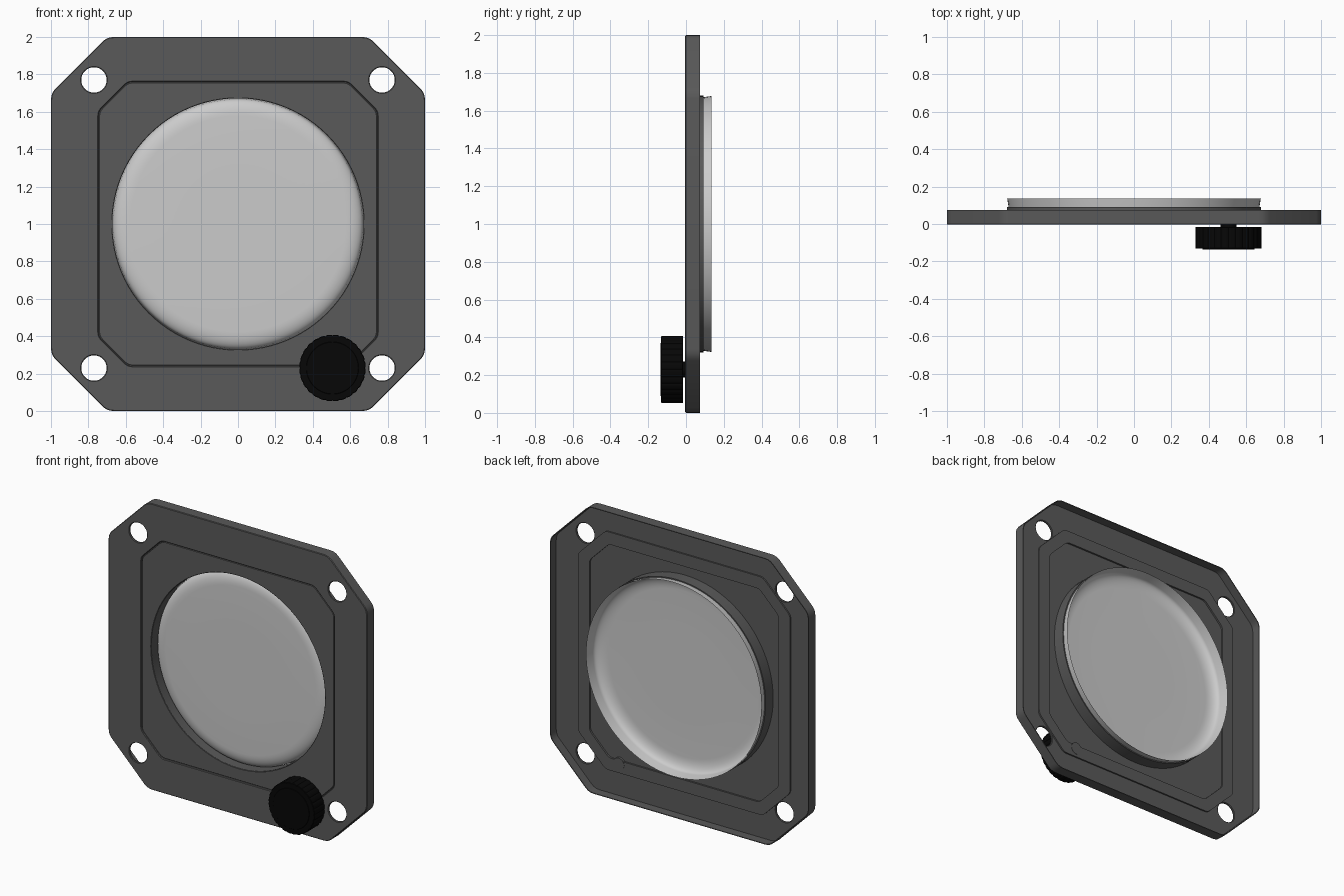
import bpy, bmesh, math
from math import sin, cos, pi
from mathutils import Vector

if "Cube" in bpy.data.objects:
    bpy.data.objects.remove(bpy.data.objects["Cube"])

CZ = 1.0  # height of the plate centre


def material(name, v):
    m = bpy.data.materials.new(name)
    m.diffuse_color = (v, v, v, 1)
    m.use_nodes = True
    m.node_tree.nodes["Principled BSDF"].inputs["Base Color"].default_value = m.diffuse_color
    return m


PLATE = material("dark grey", 0.1)
GLASS = material("light grey", 0.6)
BLACK = material("black", 0.002)


def octagon(hx, hz, c, r=0.025):
    """Chamfered rectangle whose eight corners are softly rounded."""
    q = [(hx, hz - c), (hx - c, hz)]
    pts = (q + [(-x, z) for x, z in q[::-1]] + [(-x, -z) for x, z in q]
           + [(x, -z) for x, z in q[::-1]])
    pts = [Vector(p) for p in pts]
    out = []
    for i, p in enumerate(pts):
        a = p + (pts[i - 1] - p).normalized() * r
        b = p + (pts[(i + 1) % 8] - p).normalized() * r
        for t in (0, 0.33, 0.67, 1):
            out.append(a * (1 - t) ** 2 + p * 2 * t * (1 - t) + b * t * t)
    return out


def circle(r, x=0, z=0, n=72):
    return [(x + r * cos(2 * pi * i / n), z + r * sin(2 * pi * i / n)) for i in range(n)]


def finish(name, mesh, mat):
    """Weld, colour, link and shade a mesh."""
    bm = bmesh.new()
    bm.from_mesh(mesh)
    bmesh.ops.remove_doubles(bm, verts=bm.verts, dist=0.00005)
    bmesh.ops.recalc_face_normals(bm, faces=bm.faces)
    bm.to_mesh(mesh)
    bm.free()
    mesh.materials.clear()
    mesh.materials.append(mat)
    ob = bpy.data.objects.new(name, mesh)
    bpy.context.collection.objects.link(ob)
    bpy.ops.object.select_all(action='DESELECT')
    ob.select_set(True)
    bpy.context.view_layer.objects.active = ob
    bpy.ops.object.shade_smooth_by_angle(angle=math.radians(35))
    return ob


def slab(name, loops, y0, y1, mat, bevel=0.0, at=(0, CZ)):
    """Extrude an outline (first loop) with holes (other loops) from y0 to y1."""
    cu = bpy.data.curves.new(name + "_outline", 'CURVE')
    cu.dimensions = '2D'
    cu.fill_mode = 'BOTH'
    cu.extrude = (y1 - y0) / 2 - bevel
    cu.bevel_depth = bevel
    cu.bevel_resolution = 0
    cu.offset = -bevel
    for pts in loops:
        sp = cu.splines.new('POLY')
        sp.points.add(len(pts) - 1)
        for p, (x, z) in zip(sp.points, pts):
            p.co = (x, z, 0, 1)
        sp.use_cyclic_u = True
    tmp = bpy.data.objects.new(name + "_tmp", cu)
    bpy.context.collection.objects.link(tmp)
    dg = bpy.context.evaluated_depsgraph_get()
    mesh = bpy.data.meshes.new_from_object(tmp.evaluated_get(dg))
    bpy.data.objects.remove(tmp)
    mesh.name = name
    ob = finish(name, mesh, mat)
    ob.rotation_euler = (pi / 2, 0, 0)
    ob.location = (at[0], (y0 + y1) / 2, at[1])
    return ob


def lathe(name, profile, mat, n=96):
    """Spin a (radius, y) profile around the y axis through the plate centre."""
    bm = bmesh.new()
    vs = [bm.verts.new((r, y, CZ)) for r, y in profile]
    es = [bm.edges.new(p) for p in zip(vs, vs[1:])]
    bmesh.ops.spin(bm, geom=vs + es, cent=(0, 0, CZ), axis=(0, 1, 0),
                   angle=2 * pi, steps=n, use_merge=True)
    mesh = bpy.data.meshes.new(name)
    bm.to_mesh(mesh)
    bm.free()
    return finish(name, mesh, mat)


# Hollow outer frame: front sheet with four screw holes, and a thin rim wall
window = octagon(0.746, 0.76, 0.157)
holes = [circle(0.068, sx * 0.77, sz * 0.77, 40) for sx in (-1, 1) for sz in (-1, 1)]
outer = octagon(1, 1, 0.3, 0.035)
slab("frame", [outer, window] + holes, -0.004, 0.012, PLATE, 0.004)
slab("frame_rim", [outer, octagon(0.995, 0.995, 0.298, 0.035)], 0.004, 0.074, PLATE)

# Panel behind the frame: flange at the back, boss standing forward in the window
slab("panel_flange", [octagon(0.82, 0.832, 0.212), octagon(0.732, 0.746, 0.151)],
     0.01, 0.022, PLATE)
slab("panel", [octagon(0.742, 0.756, 0.155), circle(0.673, n=96)], 0.0, 0.008, PLATE, 0.002)
slab("collar", [circle(0.68, n=96), circle(0.672, n=96)], 0.003, 0.092, PLATE)

# Lens: a shallow cup, open at the back
R, D = 0.09, 0.045
arc = [(0.578 + R * sin(a), 0.075 - D * cos(a)) for a in [i * pi / 16 for i in range(9)]]
lathe("lens", [(0, 0.03), (0.3, 0.03)] + arc + [(0.678, 0.136)], GLASS)

# Fluted knob on a short stem
K = (0.505, 0.23)
teeth, steps = 28, 6
flutes = []
for i in range(teeth * steps):
    a = 2 * pi * i / (teeth * steps)
    r = 0.178 - 0.004 * max(0.0, cos(teeth * a)) ** 2
    flutes.append((r * cos(a), r * sin(a)))
slab("knob", [flutes], -0.132, -0.015, BLACK, 0.003, K)
slab("knob_cap", [circle(0.14)], -0.136, -0.12, BLACK, 0.002, K)
slab("knob_stem", [circle(0.042, n=32)], -0.03, 0.01, BLACK, 0, K)
# Plate-coloured plug that covers the stem end at the back
slab("stem_plug", [circle(0.043, n=32)], 0.006, 0.024, PLATE, 0, K)
